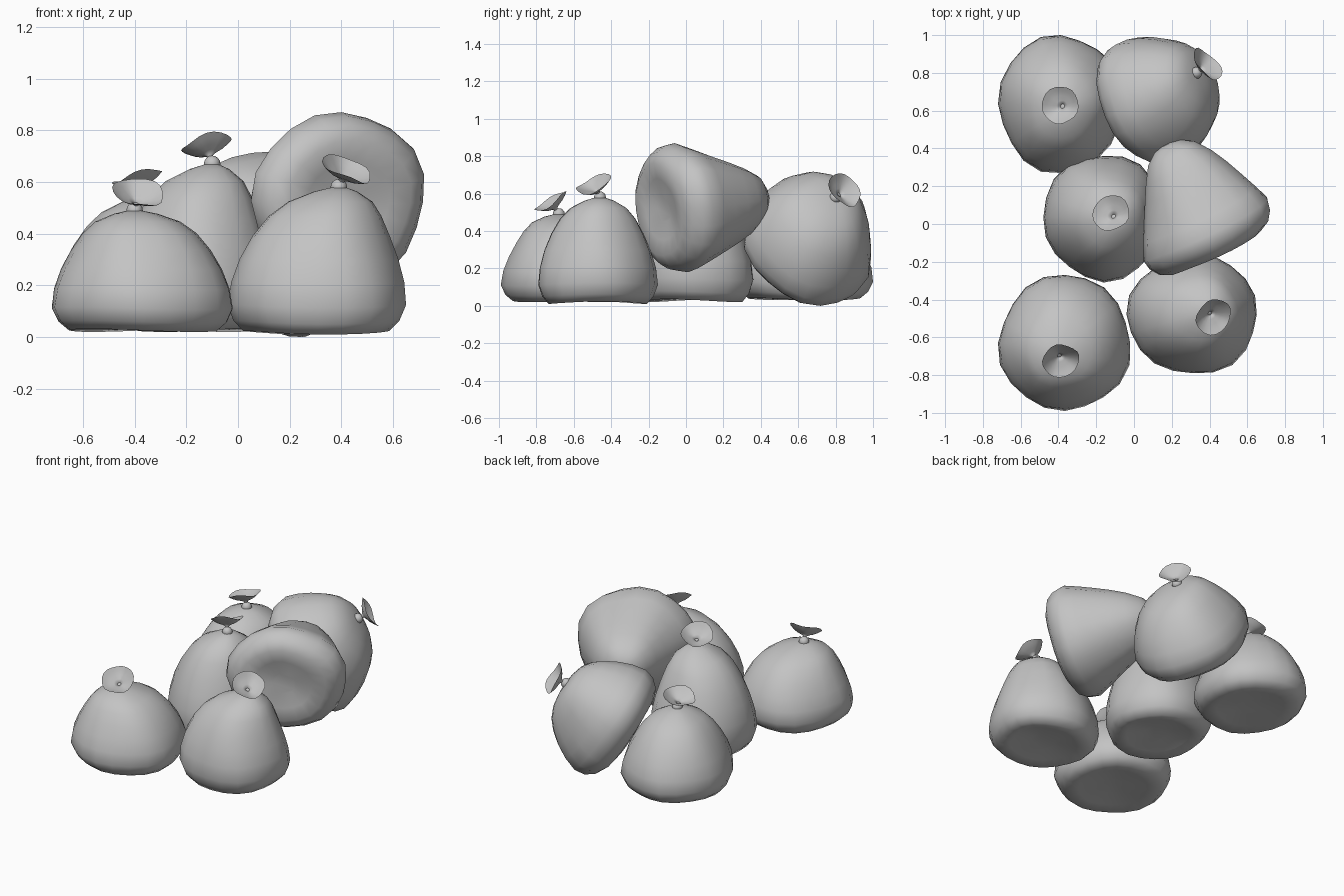
import bpy, bmesh, math
from mathutils import Vector

cube = bpy.data.objects.get("Cube")
if cube:
    bpy.data.objects.remove(cube)

cloth = bpy.data.materials.new("plain_grey_cloth")
cloth.use_nodes = True
GREY = (0.55, 0.55, 0.55, 1)
cloth.diffuse_color = GREY
cloth.node_tree.nodes["Principled BSDF"].inputs["Base Color"].default_value = GREY

SIDES = 20
# height fraction, radius fraction, from the base to the gathered neck
SITTING = [(0.05, 0.25), (0.02, 0.6), (0.0, 0.82), (0.07, 0.93), (0.18, 1.0), (0.34, 0.97),
           (0.5, 0.89), (0.66, 0.77), (0.8, 0.63), (0.9, 0.47), (0.97, 0.24), (1.0, 0.07)]
LYING = [(0.05, 0.2), (0.02, 0.48), (0.0, 0.72), (0.05, 0.88), (0.13, 0.97), (0.22, 1.0),
         (0.36, 0.9), (0.5, 0.79), (0.66, 0.66), (0.8, 0.53), (0.92, 0.38), (0.98, 0.22), (1.0, 0.07)]
TIPPED = [(0.0, 0.2), (0.01, 0.48), (0.03, 0.7), (0.08, 0.86), (0.17, 0.97), (0.28, 1.0),
          (0.42, 0.94), (0.56, 0.84), (0.7, 0.71), (0.82, 0.57), (0.92, 0.4), (0.98, 0.22), (1.0, 0.07)]
# height above the knot, radius of the flared cloth
FLARE = [(0.015, 0.012), (0.035, 0.012), (0.045, 0.03), (0.055, 0.055), (0.07, 0.08), (0.085, 0.1)]


def finish(name, bm, angle):
    bmesh.ops.recalc_face_normals(bm, faces=bm.faces)
    mesh = bpy.data.meshes.new(name)
    bm.to_mesh(mesh)
    bm.free()
    mesh.materials.append(cloth)
    obj = bpy.data.objects.new(name, mesh)
    bpy.context.collection.objects.link(obj)
    bpy.ops.object.select_all(action='DESELECT')
    bpy.context.view_layer.objects.active = obj
    obj.select_set(True)
    bpy.ops.object.shade_smooth_by_angle(angle=math.radians(angle))


def skin(bm, rings):
    for low, high in zip(rings, rings[1:]):
        for i in range(SIDES):
            j = (i + 1) % SIDES
            bm.faces.new((low[i], low[j], high[j], high[i]))


def turn_to(axis):
    return Vector(axis).to_track_quat('Z', 'Y')


def sack_body(name, profile, axis, low, high, neck, phase):
    """Lumpy bag, sized between two corners, with its neck drawn to a point."""
    bm = bmesh.new()
    turn = turn_to(axis)
    rings, heights = [], {}
    for t, r in profile:
        ring = []
        for i in range(SIDES):
            a = math.tau * i / SIDES
            lump = 1 + 0.018 * math.sin(3 * a + phase) + 0.02 * math.sin(5 * a + 2 * phase + 3 * t)
            sag = 0.02 * math.sin(2 * a + phase) * (1 - t)
            v = bm.verts.new(turn @ Vector((r * lump * math.cos(a), r * lump * math.sin(a), 1.55 * t + sag)))
            heights[v] = t
            ring.append(v)
        rings.append(ring)
    skin(bm, rings)
    bm.faces.new(rings[0][::-1])
    bm.faces.new(rings[-1])
    # size the bag to its corners
    for k in range(3):
        vals = [v.co[k] for v in bm.verts]
        lo, span = min(vals), max(vals) - min(vals)
        for v in bm.verts:
            v.co[k] = low[k] + (v.co[k] - lo) / span * (high[k] - low[k])
    # pull the top towards the neck
    tip = sum((v.co for v in rings[-1]), Vector()) / SIDES
    pull = Vector(neck) - tip
    for v in bm.verts:
        v.co += pull * heights[v] ** 5
    finish(name, bm, 80)


def sack_tie(name, neck, facing, phase):
    """Round knot and the ruffled cloth above it."""
    bm = bmesh.new()
    bmesh.ops.create_uvsphere(bm, u_segments=12, v_segments=8, radius=0.032)
    bmesh.ops.translate(bm, verts=bm.verts, vec=neck)
    finish(name + "_knot", bm, 60)

    bm = bmesh.new()
    turn = turn_to(facing)
    rings = []
    for h, r in FLARE:
        ring = []
        for i in range(SIDES):
            a = math.tau * i / SIDES
            wave = r * (0.07 * math.sin(3 * a + phase) + 0.05 * math.sin(2 * a))
            wide = r * (1 + 0.02 * math.sin(5 * a + phase))
            p = Vector((wide * math.cos(a), wide * math.sin(a), h + wave))
            ring.append(bm.verts.new(Vector(neck) + turn @ p))
        rings.append(ring)
    skin(bm, rings)
    bm.faces.new(rings[0])
    finish(name + "_mouth", bm, 80)


# name, profile, axis, low corner, high corner, neck, direction of the mouth
UP = (0, 0, 1)
SACKS = [
    ("front_right_sack", SITTING, UP, (-.72, -.99, .02), (-.02, -.27, .5), (-.4, -.68, .49), (.15, -.5, .8)),
    ("front_left_sack", SITTING, UP, (-.04, -.79, .01), (.65, -.15, .58), (.39, -.46, .58), (.35, -.35, .8)),
    ("middle_sack", SITTING, UP, (-.48, -.31, .02), (.16, .36, .66), (-.1, .03, .67), (-.25, .3, .85)),
    ("back_right_sack", SITTING, UP, (-.72, .27, .03), (-.06, 1, .52), (-.37, .62, .54), (-.25, .1, .95)),
    ("tipped_back_sack", TIPPED, (.74, .3, .56), (-.2, .31, 0), (.49, .99, .72), (.33, .8, .58), (.6, .5, .4)),
    ("lying_sack", LYING, (-.42, .9, .1), (.05, -.27, .18), (.72, .44, .87), (.17, .42, .58), None),
]

for n, (name, profile, axis, low, high, neck, facing) in enumerate(SACKS):
    sack_body(name, profile, axis, low, high, neck, 1.3 * n)
    if facing:
        sack_tie(name, neck, facing, 2.1 * n)
